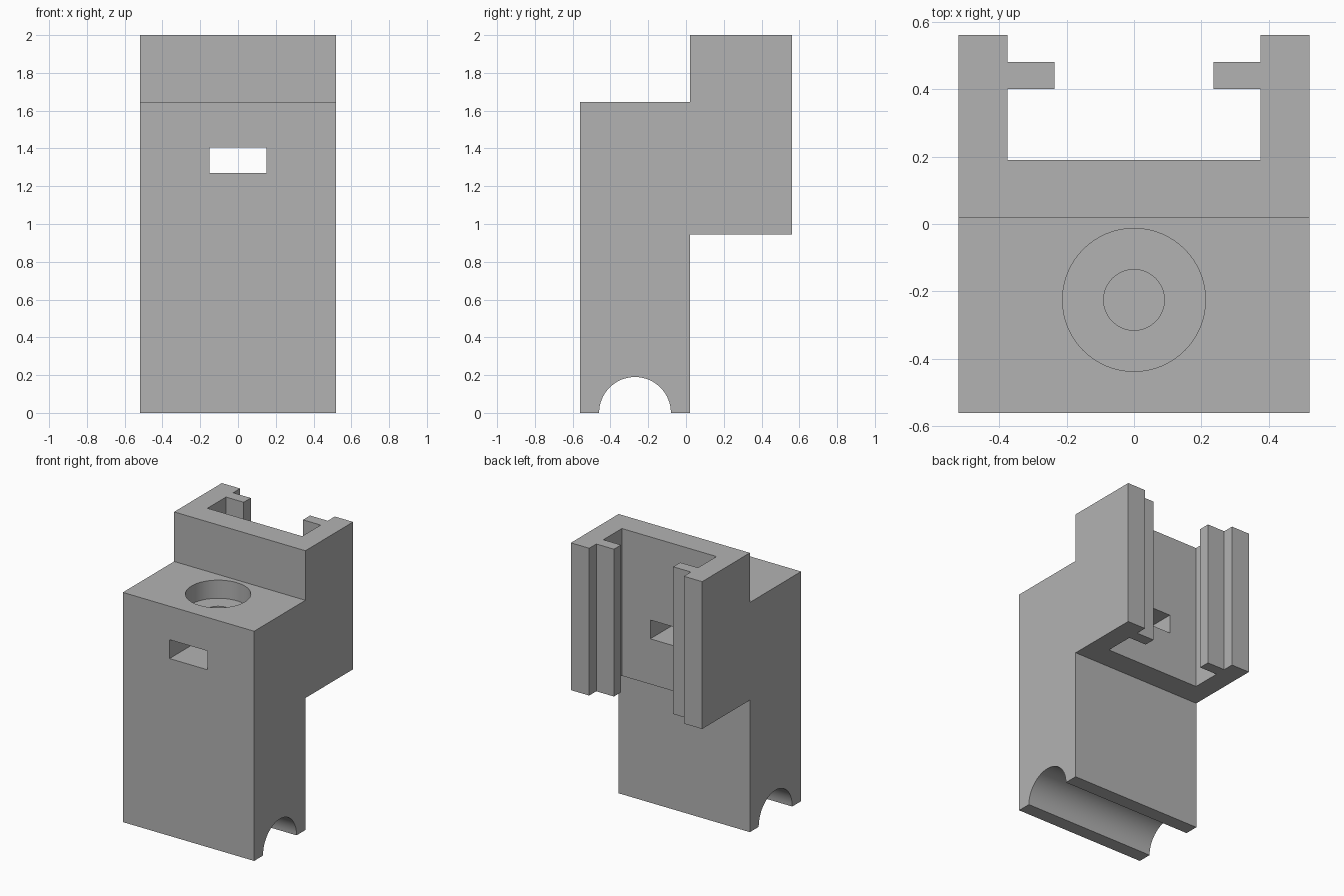
import bpy, bmesh, math
from mathutils import Vector

cube = bpy.data.objects.get("Cube")
if cube:
    bpy.data.objects.remove(cube, do_unlink=True)

grey = bpy.data.materials.new("mid_grey")
grey.use_nodes = True
GREY = (0.45, 0.45, 0.45, 1)
grey.diffuse_color = GREY
grey.node_tree.nodes["Principled BSDF"].inputs["Base Color"].default_value = GREY


def prism(name, points, along):
    """Extrude a closed 3D outline along a vector."""
    bm = bmesh.new()
    face = bm.faces.new([bm.verts.new(p) for p in points])
    moved = bmesh.ops.extrude_face_region(bm, geom=[face])["geom"]
    verts = [v for v in moved if isinstance(v, bmesh.types.BMVert)]
    bmesh.ops.translate(bm, verts=verts, vec=Vector(along))
    bmesh.ops.recalc_face_normals(bm, faces=bm.faces)
    mesh = bpy.data.meshes.new(name)
    bm.to_mesh(mesh)
    bm.free()
    mesh.materials.append(grey)
    obj = bpy.data.objects.new(name, mesh)
    bpy.context.collection.objects.link(obj)
    return obj


def disc(radius, y, z, sides=64):
    angles = [2 * math.pi * i / sides for i in range(sides)]
    return [(radius * math.cos(a), y + radius * math.sin(a), z) for a in angles]


# Body: stepped side profile with a half-round groove underneath
half_w, front, mid, back = 0.52, -0.56, 0.02, 0.56
shelf, overhang, top = 1.645, 0.945, 2.0
groove_y, groove_r, steps = -0.27, 0.19, 32
groove = [(groove_y - groove_r * math.cos(math.pi * i / steps),
           groove_r * math.sin(math.pi * i / steps)) for i in range(steps + 1)]
side = [(front, 0)] + groove + [(mid, 0), (mid, overhang), (back, overhang),
                                (back, top), (mid, top), (mid, shelf), (front, shelf)]
body = prism("bracket_body", [(-half_w, y, z) for y, z in side], (2 * half_w, 0, 0))

# Rear channel: wide pocket narrowed by a pair of rails
half_channel = [(0.375, 0.19), (0.375, 0.4), (0.235, 0.4),
                (0.235, 0.48), (0.375, 0.48), (0.375, 0.7)]
channel = half_channel + [(-x, y) for x, y in reversed(half_channel)]

# Nut slot through the front, and a stepped screw hole down to it
slot = [(-0.15, -1, 1.27), (0.15, -1, 1.27), (0.15, -1, 1.405), (-0.15, -1, 1.405)]
hole_y = -0.225
cutters = [
    prism("channel_cutter", [(x, y, 0.5) for x, y in channel], (0, 0, 2)),
    prism("nut_slot_cutter", slot, (0, 2, 0)),
    prism("screw_head_cutter", disc(0.212, hole_y, 1.515), (0, 0, 0.4)),
    prism("screw_shaft_cutter", disc(0.09, hole_y, 1.34), (0, 0, 0.4)),
]

bpy.ops.object.select_all(action="DESELECT")
bpy.context.view_layer.objects.active = body
body.select_set(True)
for cutter in cutters:
    cutter.hide_render = True
    mod = body.modifiers.new(cutter.name, "BOOLEAN")
    mod.operation = "DIFFERENCE"
    mod.solver = "EXACT"
    mod.object = cutter
    bpy.ops.object.modifier_apply(modifier=mod.name)
    bpy.data.objects.remove(cutter, do_unlink=True)

bpy.ops.object.shade_smooth_by_angle(angle=math.radians(30))
